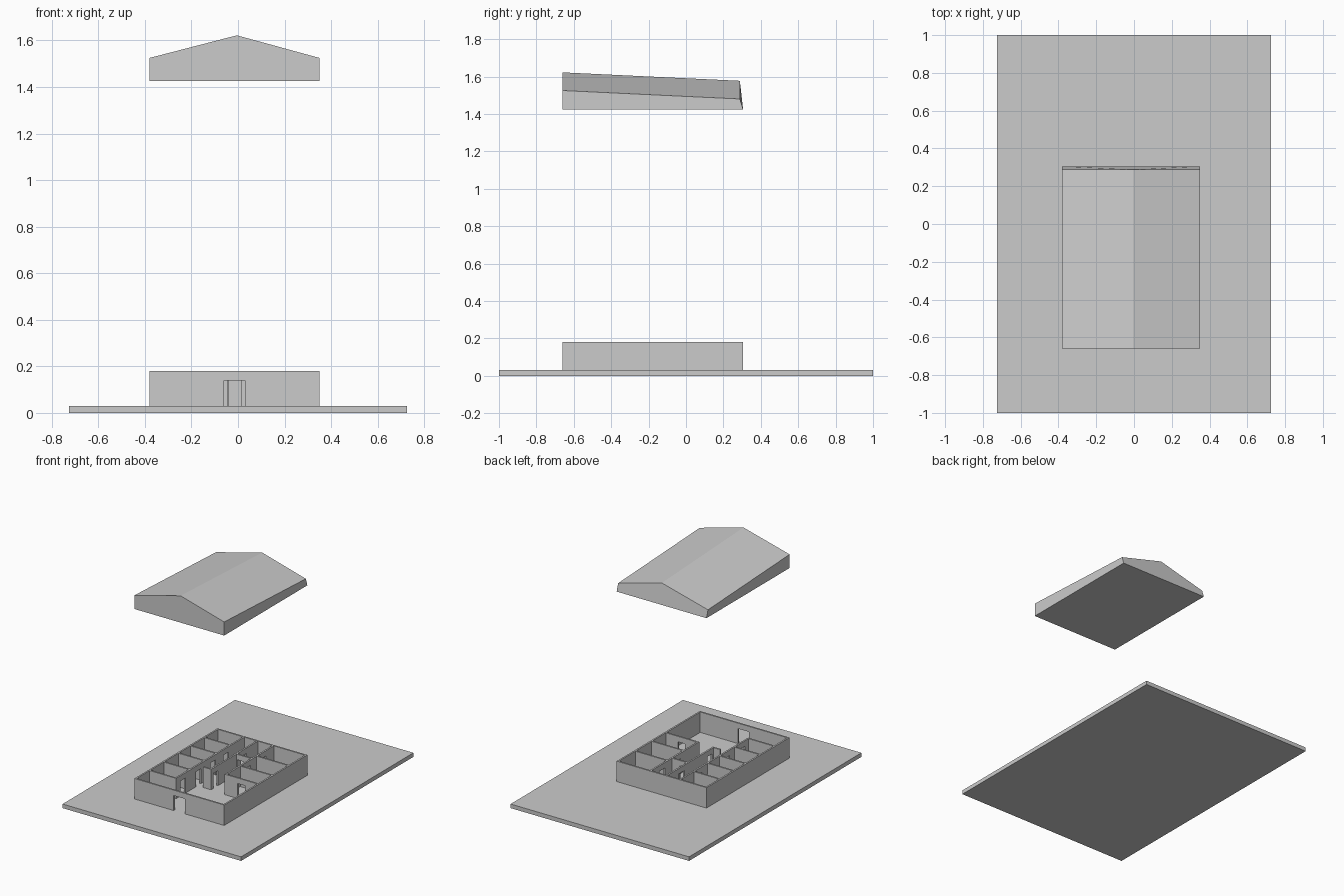
import bpy, bmesh
from mathutils import Matrix, Vector

if "Cube" in bpy.data.objects:
    bpy.data.objects.remove(bpy.data.objects["Cube"])

FLOOR, TOP, DOOR_TOP, T = 0.03, 0.18, 0.14, 0.012
X0, X1, Y0, Y1 = -0.38, 0.35, -0.66, 0.305


def add_box(bm, lo, hi):
    lo, hi = Vector(lo), Vector(hi)
    size = hi - lo
    mat = Matrix.Translation((lo + hi) / 2) @ Matrix.Diagonal((*size, 1))
    bmesh.ops.create_cube(bm, size=1, matrix=mat)


def finish(bm, name):
    bmesh.ops.recalc_face_normals(bm, faces=bm.faces[:])
    mesh = bpy.data.meshes.new(name)
    bm.to_mesh(mesh)
    bm.free()
    obj = bpy.data.objects.new(name, mesh)
    bpy.context.collection.objects.link(obj)
    return obj


def wall(bm, axis, pos, a, b, doors=()):
    """Straight wall along an axis, with lintels over its door gaps."""
    def piece(s, e, z0, z1):
        if axis == 'x':
            add_box(bm, (s, pos - T / 2, z0), (e, pos + T / 2, z1))
        else:
            add_box(bm, (pos - T / 2, s, z0), (pos + T / 2, e, z1))
    start = a
    for d0, d1 in doors:
        piece(start, d0, FLOOR, TOP)
        piece(d0, d1, DOOR_TOP, TOP)
        start = d1
    piece(start, b, FLOOR, TOP)


# Ground slab
bm = bmesh.new()
add_box(bm, (-0.725, -1, 0), (0.725, 1, FLOOR))
finish(bm, "ground_slab")

# Outer walls with the front door
bm = bmesh.new()
h = T / 2
wall(bm, 'x', Y0 + h, X0, X1, [(-0.06, 0.03)])
wall(bm, 'x', Y1 - h, X0, X1)
wall(bm, 'y', X0 + h, Y0 + T, Y1 - T)
wall(bm, 'y', X1 - h, Y0 + T, Y1 - T)
finish(bm, "outer_walls")

# Left rooms: hallway wall and partitions
bm = bmesh.new()
wall(bm, 'y', -0.16, -0.5, Y1 - T,
     [(-0.45, -0.39), (-0.27, -0.21), (-0.1, -0.04), (0.05, 0.11)])
for y in (-0.494, -0.33, -0.16, -0.02, 0.14):
    wall(bm, 'x', y, X0 + T, -0.16 - h)
finish(bm, "left_room_walls")

# Right rooms: hallway wall and partitions
bm = bmesh.new()
wall(bm, 'y', 0.08, -0.26, Y1 - T, [(-0.04, 0.02), (0.14, 0.2)])
wall(bm, 'x', -0.254, 0.08 + h, X1 - T, [(0.18, 0.24)])
for y in (-0.09, 0.1):
    wall(bm, 'x', y, 0.08 + h, X1 - T)
finish(bm, "right_room_walls")

# Middle hallway walls
bm = bmesh.new()
wall(bm, 'y', -0.05, -0.25, Y1 - T, [(-0.22, -0.17), (0.1, 0.16)])
wall(bm, 'x', -0.244, -0.11, -0.05 - h)
wall(bm, 'x', 0.05, -0.05 + h, 0.08 - h, [(-0.04, 0.015)])
finish(bm, "hallway_walls")

# Floating roof: gable profile, back end lower and leaning inward
bm = bmesh.new()
profile = [(X0, 1.425), (X1, 1.425), (X1, 1.525), (-0.005, 1.622), (X0, 1.525)]
front = [bm.verts.new((x, Y0, z)) for x, z in profile]
back = [bm.verts.new((x, Y1 if z < 1.45 else 0.288, z if z < 1.45 else z - 0.045))
        for x, z in profile]
bm.faces.new(front)
bm.faces.new(back[::-1])
n = len(profile)
for i in range(n):
    j = (i + 1) % n
    bm.faces.new((front[i], front[j], back[j], back[i]))
finish(bm, "roof")
